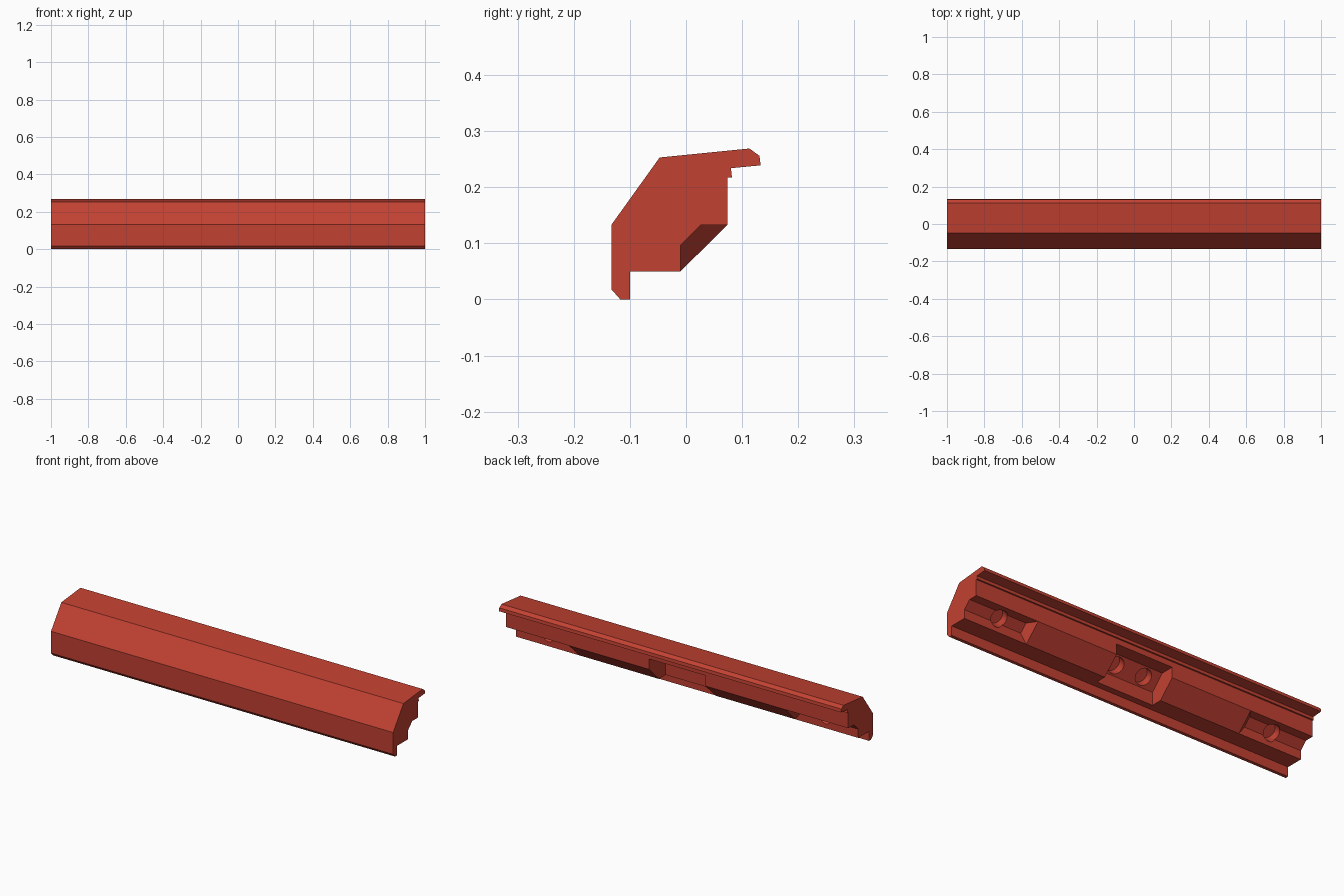
import bpy, bmesh, math
from mathutils import Matrix, Vector

if "Cube" in bpy.data.objects:
    bpy.data.objects.remove(bpy.data.objects["Cube"])

red = bpy.data.materials.new("brick_red")
red.diffuse_color = (0.54, 0.053, 0.032, 1)
red.use_nodes = True
red.node_tree.nodes["Principled BSDF"].inputs["Base Color"].default_value = red.diffuse_color


def prism(name, profile, x_start, x_end):
    """Join a (y, z) profile between two ends; each end is a function of y and z."""
    bm = bmesh.new()
    a = [bm.verts.new((x_start(y, z), y, z)) for y, z in profile]
    b = [bm.verts.new((x_end(y, z), y, z)) for y, z in profile]
    bm.faces.new(a)
    bm.faces.new(b[::-1])
    n = len(profile)
    for i in range(n):
        j = (i + 1) % n
        bm.faces.new((a[j], a[i], b[i], b[j]))
    bmesh.ops.recalc_face_normals(bm, faces=bm.faces)
    return finish(name, bm)


def finish(name, bm):
    mesh = bpy.data.meshes.new(name)
    bm.to_mesh(mesh)
    bm.free()
    mesh.materials.append(red)
    obj = bpy.data.objects.new(name, mesh)
    bpy.context.collection.objects.link(obj)
    return obj


def hole(name, x, y, z, radius=0.042, depth=0.045):
    """Blind round pocket bored square to the slanted floor."""
    axis = Vector((0, -1, 1)).normalized()
    above = 0.03
    bm = bmesh.new()
    bmesh.ops.create_cone(bm, cap_ends=True, segments=32, radius1=radius,
                          radius2=radius, depth=depth + above)
    rot = axis.to_track_quat('Z', 'Y').to_matrix().to_4x4()
    centre = Vector((x, y, z)) + axis * (depth - above) / 2
    bm.transform(Matrix.Translation(centre) @ rot)
    return finish(name, bm)


# Long edge rail with its overhanging lips
rail_profile = [
    (-0.133, 0.133), (-0.047, 0.253), (0.113, 0.269), (0.131, 0.256),
    (0.133, 0.239), (0.080, 0.234), (0.082, 0.217), (0.074, 0.217),
    (0.074, 0.133), (-0.010, 0.050), (-0.100, 0.050), (-0.100, 0.0),
    (-0.117, 0.0), (-0.133, 0.018)]
rail = prism("edge_rail", rail_profile, lambda y, z: -1, lambda y, z: 1)

# Notches at both ends, each with a ramped inner end
cutters = []
notch = [(0.027, 0.133), (0.10, 0.133), (0.10, 0.03), (-0.010, 0.03), (-0.010, 0.096)]
for s in (-1, 1):
    cutters.append(prism("end_notch_cutter", notch,
                         lambda y, z: s * (0.665 - (y - z + 0.106) / math.sqrt(2)),
                         lambda y, z: s * 1.05))

# Deeper square-ended recess in the middle
recess = [(0.004, 0.188), (0.10, 0.188), (0.10, 0.03), (-0.066, 0.03), (-0.066, 0.118)]
cutters.append(prism("middle_recess_cutter", recess,
                     lambda y, z: -0.165, lambda y, z: 0.165))

# Round pockets in the notch floors
for s in (-1, 1):
    cutters.append(hole("end_hole_cutter", s * 0.81, 0.0085, 0.1145))
    cutters.append(hole("middle_hole_cutter", s * 0.082, -0.031, 0.153))

for c in cutters:
    c.hide_render = True
    c.hide_set(True)
    mod = rail.modifiers.new(c.name, 'BOOLEAN')
    mod.operation = 'DIFFERENCE'
    mod.solver = 'EXACT'
    mod.object = c

# Crisp edges, smooth pocket walls
bpy.context.view_layer.objects.active = rail
rail.select_set(True)
for mod in list(rail.modifiers):
    bpy.ops.object.modifier_apply(modifier=mod.name)
bpy.ops.object.shade_smooth_by_angle(angle=math.radians(20))
for c in cutters:
    bpy.data.objects.remove(c)
